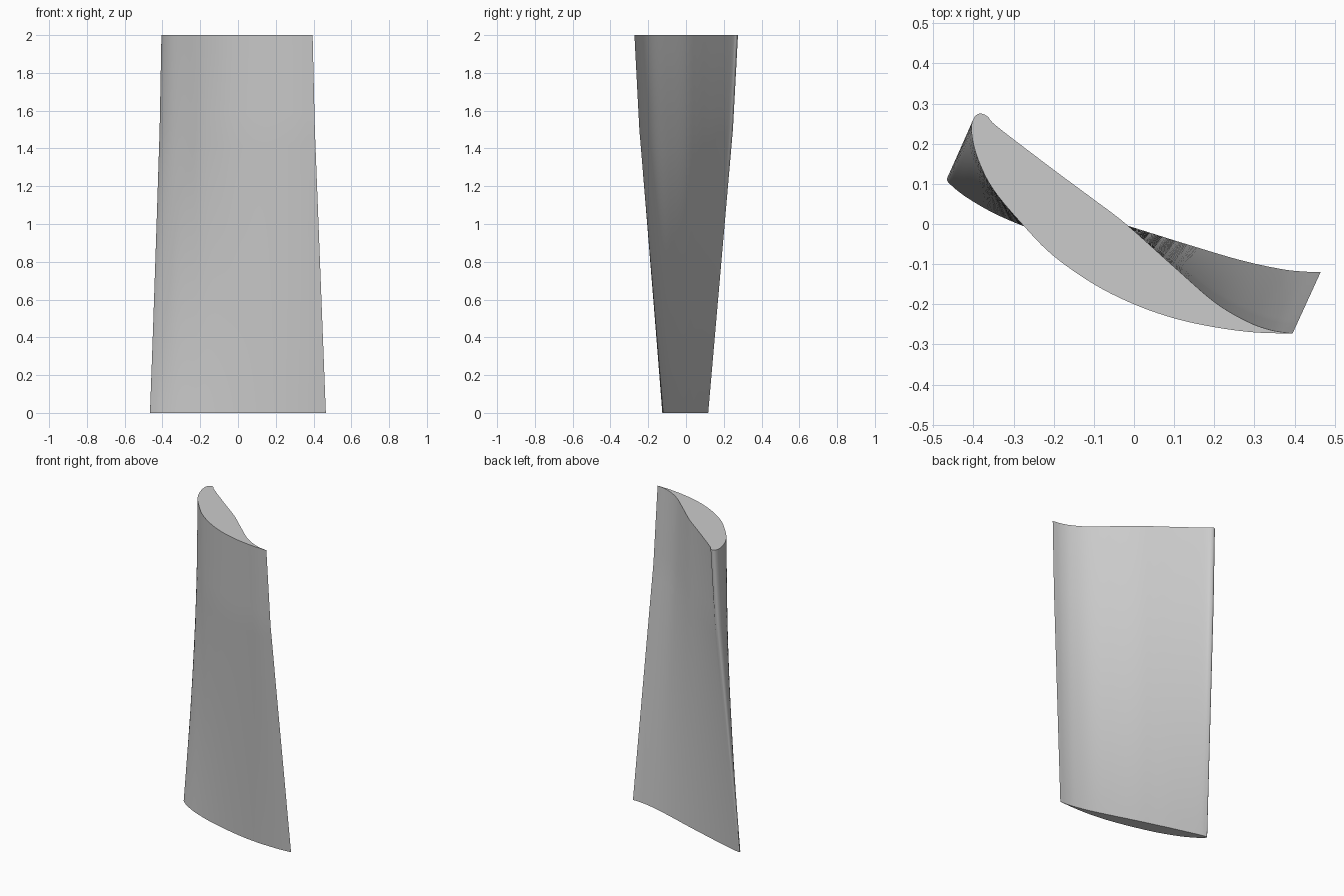
import bpy
import bmesh
import math
from mathutils import Vector

default = bpy.data.objects.get("Cube")
if default:
    bpy.data.objects.remove(default, do_unlink=True)

# Foil profiles: trailing edge, along the convex side, round the nose, back along the concave side
ROOT = [(.465, -.12), (.385, -.125), (.295, -.125), (.205, -.12), (.105, -.107), (-.005, -.085),
        (-.125, -.055), (-.22, -.026), (-.335, .02), (-.415, .065), (-.457, .098), (-.466, .111),
        (-.462, .117), (-.45, .116), (-.405, .106), (-.235, .06), (-.115, .025), (-.02, -.003),
        (.14, -.053), (.265, -.09), (.36, -.111), (.415, -.118), (.465, -.12)]
TIP = [(.395, -.273), (.3, -.27), (.2, -.257), (.1, -.235), (0, -.2), (-.1, -.15),
       (-.2, -.08), (-.27, -.01), (-.35, .085), (-.39, .165), (-.405, .23), (-.4, .262),
       (-.385, .275), (-.365, .268), (-.34, .242), (-.2, .135), (-.1, .061), (-.02, 0),
       (.1, -.107), (.2, -.194), (.28, -.242), (.34, -.264), (.395, -.273)]
HEIGHT = 2.0
RINGS = 24
STEPS = 5


def smooth_outline(points):
    """Catmull-Rom curve through the points, kept sharp at the trailing edge."""
    pts = [Vector(p) for p in points]
    ext = [pts[0] * 2 - pts[1]] + pts + [pts[-1] * 2 - pts[-2]]
    out = []
    for a, b, c, d in zip(ext, ext[1:], ext[2:], ext[3:]):
        for i in range(STEPS):
            t = i / STEPS
            out.append(b + (c - a) * t / 2 + (a * 2 - b * 5 + c * 4 - d) * t * t / 2
                       + (b * 3 - a - c * 3 + d) * t ** 3 / 2)
    return out


def twist_amount(z):
    """Share of the tip profile at a height: even twist, easing off near the tip."""
    knee, share = 1.5, .83
    if z < knee:
        return share * z / knee
    return share + (1 - share) * (z - knee) / (HEIGHT - knee)


# Loft the blade from root to tip
root, tip = smooth_outline(ROOT), smooth_outline(TIP)
bm = bmesh.new()
rings = []
for k in range(RINGS + 1):
    z = HEIGHT * k / RINGS
    w = twist_amount(z)
    rings.append([bm.verts.new((*a.lerp(b, w), z)) for a, b in zip(root, tip)])
for low, high in zip(rings, rings[1:]):
    for i in range(len(low)):
        bm.faces.new((low[i - 1], high[i - 1], high[i], low[i]))

# Flat end caps
bm.faces.new(rings[0])
bm.faces.new(rings[-1])
bmesh.ops.recalc_face_normals(bm, faces=bm.faces)

mesh = bpy.data.meshes.new("twisted_blade")
bm.to_mesh(mesh)
bm.free()
blade = bpy.data.objects.new("twisted_blade", mesh)
bpy.context.collection.objects.link(blade)

# Plain grey metal
grey = bpy.data.materials.new("plain_grey")
grey.use_nodes = True
colour = (.6, .6, .6, 1)
grey.diffuse_color = colour
grey.node_tree.nodes["Principled BSDF"].inputs["Base Color"].default_value = colour
mesh.materials.append(grey)

bpy.context.view_layer.objects.active = blade
blade.select_set(True)
bpy.ops.object.shade_smooth_by_angle(angle=math.radians(35))
